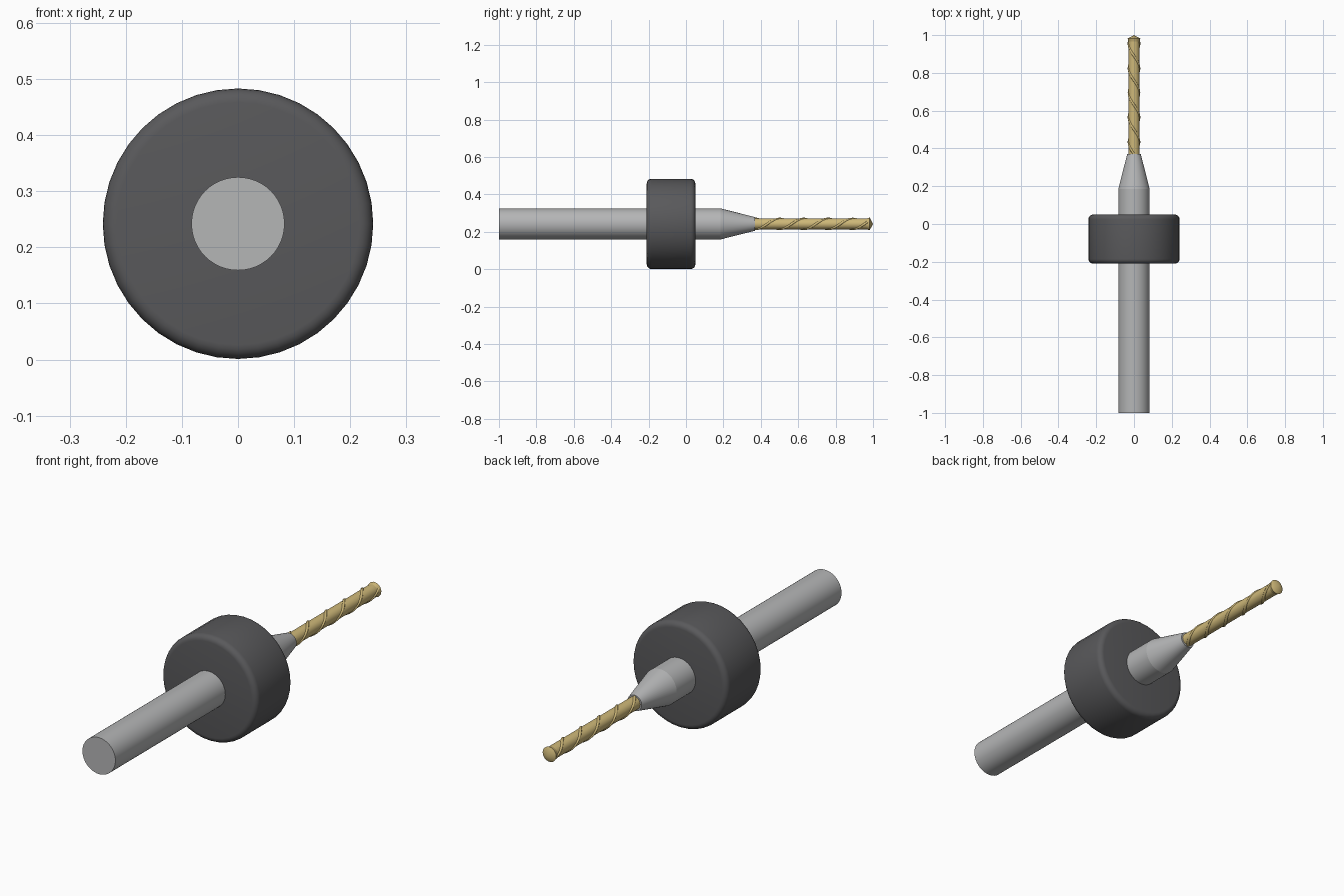
import bpy, bmesh, math

AXIS_Z = 0.242

cube = bpy.data.objects.get("Cube")
if cube:
    bpy.data.objects.remove(cube)


def material(name, color, metallic=0.0):
    m = bpy.data.materials.new(name)
    m.use_nodes = True
    m.diffuse_color = (*color, 1)
    m.node_tree.nodes["Principled BSDF"].inputs["Base Color"].default_value = (*color, 1)
    return m


steel = material("steel grey", (0.46, 0.465, 0.47))
rubber = material("dark grey", (0.10, 0.10, 0.105))
gold = material("gold coating", (0.62, 0.48, 0.19))


def lathe(name, profile, mat, sides=48):
    """Turn (y, radius) points around the long axis; radius 0 closes to a point."""
    bm = bmesh.new()
    rings = []
    for y, r in profile:
        n = sides if r > 0 else 1
        rings.append([bm.verts.new((r * math.cos(math.tau * i / n), y,
                                    AXIS_Z + r * math.sin(math.tau * i / n)))
                      for i in range(n)])
    for a, b in zip(rings, rings[1:]):
        for i in range(sides):
            quad = [a[i % len(a)], a[(i + 1) % len(a)],
                    b[(i + 1) % len(b)], b[i % len(b)]]
            bm.faces.new(list(dict.fromkeys(quad)))
    bmesh.ops.recalc_face_normals(bm, faces=bm.faces)
    me = bpy.data.meshes.new(name)
    bm.to_mesh(me)
    bm.free()
    return finish(bpy.data.objects.new(name, me), mat)


def finish(ob, mat):
    bpy.context.collection.objects.link(ob)
    ob.data.materials.append(mat)
    if ob.type == 'MESH':
        bpy.ops.object.select_all(action='DESELECT')
        ob.select_set(True)
        bpy.context.view_layer.objects.active = ob
        bpy.ops.object.shade_smooth_by_angle(angle=math.radians(30))
    return ob


def ridge(name, phase, start=0.37, end=0.975, pitch=0.26, radius=0.027, thick=0.0065):
    """Helical round ridge wound along the drill."""
    cu = bpy.data.curves.new(name, 'CURVE')
    cu.dimensions = '3D'
    cu.bevel_depth = thick
    cu.bevel_resolution = 2
    cu.use_fill_caps = True
    steps = 90
    sp = cu.splines.new('POLY')
    sp.points.add(steps)
    for i, p in enumerate(sp.points):
        y = start + (end - start) * i / steps
        t = phase + math.tau * (y - start) / pitch
        p.co = (radius * math.cos(t), y, AXIS_Z + radius * math.sin(t), 1)
    sp.use_smooth = True
    return finish(bpy.data.objects.new(name, cu), mat=gold)


# Shank and taper
lathe("shank", [(-1, 0), (-1, 0.083), (0.185, 0.083), (0.185, 0)], steel)
lathe("taper", [(0.185, 0), (0.185, 0.083), (0.37, 0.036), (0.37, 0)], steel)

# Depth collar with rounded rims
R, B, Y0, Y1 = 0.241, 0.025, -0.21, 0.05
arc = [math.pi / 2 * i / 5 for i in range(6)]
rim = [(B * (1 - math.sin(a)), R - B + B * math.cos(a)) for a in reversed(arc)]
lathe("depth_collar",
      [(Y0, 0)] + [(Y0 + d, r) for d, r in rim]
      + [(Y1 - d, r) for d, r in reversed(rim)] + [(Y1, 0)], rubber, 40)

# Drill core, spiral ridges and cutting tip
lathe("drill_core", [(0.36, 0), (0.36, 0.029), (0.975, 0.029), (0.975, 0)], gold, 32)
for k in range(2):
    ridge(f"spiral_ridge_{k + 1}", -math.pi / 2 + k * math.pi)
lathe("drill_tip", [(0.965, 0), (0.965, 0.029), (0.982, 0.034), (1.0, 0)], gold, 32)
